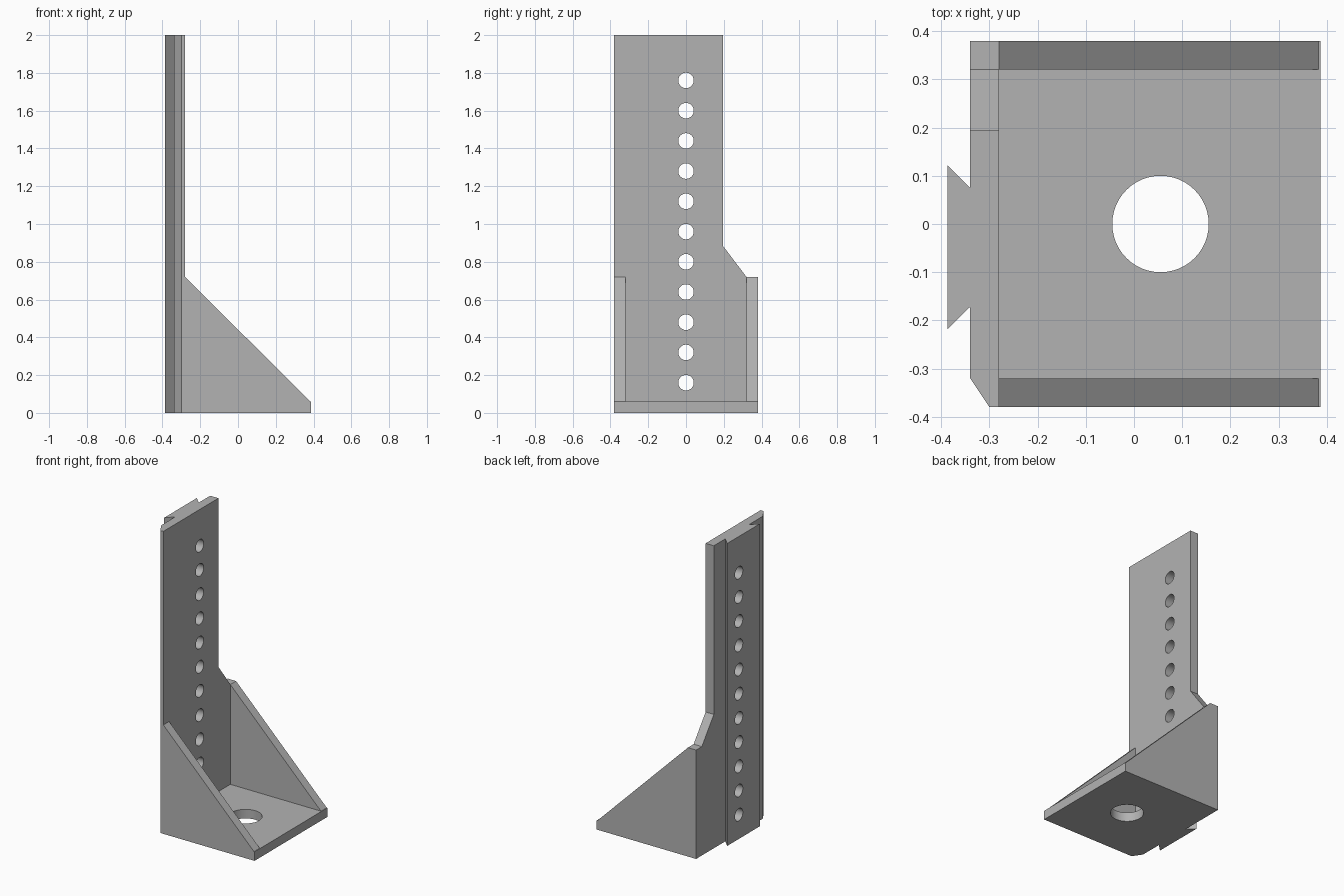
import bpy
import bmesh
from math import pi
from mathutils import Matrix, Vector

cube = bpy.data.objects.get("Cube")
if cube:
    bpy.data.objects.remove(cube, do_unlink=True)

HALF = 0.38      # half depth of the bracket
T = 0.06         # wall thickness
BACK, FACE, TIP = -0.34, -0.28, 0.387   # x of the upright's two faces and base edge
GUSSET_TOP = 0.72

grey = bpy.data.materials.new("light grey")
grey.use_nodes = True
colour = (0.45, 0.45, 0.45, 1)
grey.diffuse_color = colour
grey.node_tree.nodes["Principled BSDF"].inputs["Base Color"].default_value = colour


def add_object(name, bm):
    bmesh.ops.recalc_face_normals(bm, faces=bm.faces)
    mesh = bpy.data.meshes.new(name)
    bm.to_mesh(mesh)
    bm.free()
    mesh.materials.append(grey)
    obj = bpy.data.objects.new(name, mesh)
    bpy.context.collection.objects.link(obj)
    return obj


def prism(name, points, direction):
    """Extrude a flat outline along a direction."""
    bm = bmesh.new()
    face = bm.faces.new([bm.verts.new(p) for p in points])
    moved = bmesh.ops.extrude_face_region(bm, geom=[face])["geom"]
    bmesh.ops.translate(bm, vec=Vector(direction),
                        verts=[v for v in moved if isinstance(v, bmesh.types.BMVert)])
    return add_object(name, bm)


def drill(name, radius, centres, rotation):
    """Row of cylinders used as one cutter."""
    bm = bmesh.new()
    for c in centres:
        bmesh.ops.create_cone(bm, cap_ends=True, segments=48, radius1=radius,
                              radius2=radius, depth=0.4,
                              matrix=Matrix.Translation(c) @ rotation)
    return add_object(name, bm)


def cut(obj, cutter):
    mod = obj.modifiers.new("cut", "BOOLEAN")
    mod.operation = "DIFFERENCE"
    mod.solver = "EXACT"
    mod.object = cutter
    bpy.context.view_layer.objects.active = obj
    bpy.ops.object.modifier_apply(modifier=mod.name)
    bpy.data.objects.remove(cutter, do_unlink=True)


def smooth(obj):
    bpy.ops.object.select_all(action="DESELECT")
    obj.select_set(True)
    bpy.context.view_layer.objects.active = obj
    bpy.ops.object.shade_smooth_by_angle(angle=pi / 6)


# Upright with dovetail rail and chamfered front corner
section = [(FACE, -HALF), (FACE, HALF), (BACK, HALF), (BACK, 0.075),
           (-TIP, 0.122), (-TIP, -0.218), (BACK, -0.172), (BACK, -0.32), (-0.3, -HALF)]
upright = prism("upright", [(x, y, 0) for x, y in section], (0, 0, 2))

# Upper back corner removed with a sloped shoulder
notch = [(0.195, 2.2), (0.195, 0.885), (0.32, GUSSET_TOP), (0.6, GUSSET_TOP), (0.6, 2.2)]
cut(upright, prism("notch_cutter", [(-0.6, y, z) for y, z in notch], (0.6, 0, 0)))

# Column of adjustment holes
holes = [Vector((-0.33, 0, 0.16 * i)) for i in range(1, 12)]
cut(upright, drill("hole_cutter", 0.041, holes, Matrix.Rotation(pi / 2, 4, "Y")))
smooth(upright)

# Base plate with its round opening
base = prism("base_plate", [(FACE, -HALF, 0), (TIP, -HALF, 0),
                            (TIP, HALF, 0), (FACE, HALF, 0)], (0, 0, T))
cut(base, drill("opening_cutter", 0.1, [Vector((0.055, 0, 0))], Matrix.Identity(4)))
smooth(base)

# Triangular side gussets
for name, y in (("front_gusset", -HALF), ("back_gusset", HALF - T)):
    prism(name, [(FACE, y, T), (TIP - 0.004, y, T), (FACE, y, GUSSET_TOP)], (0, T, 0))
